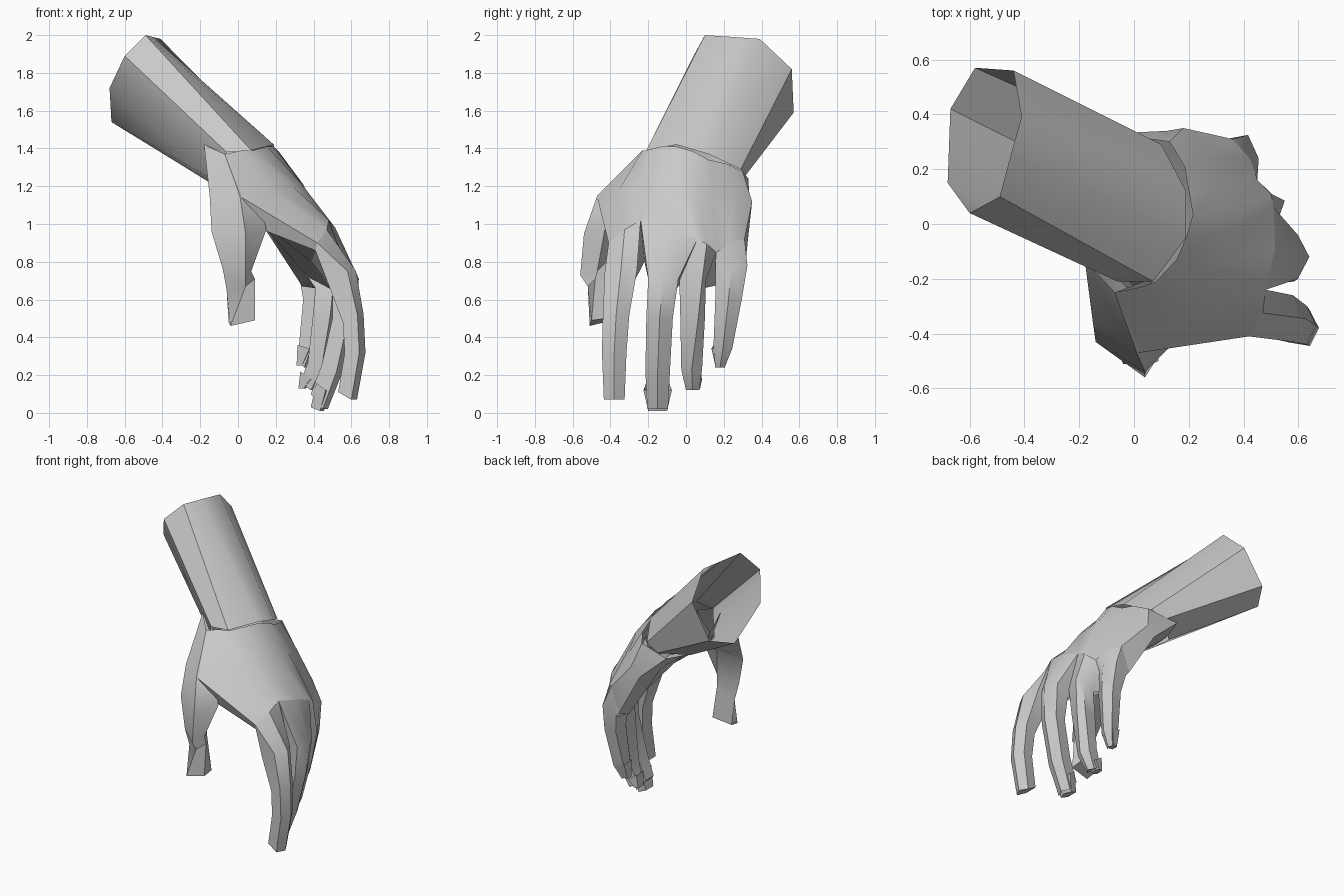
import bpy
import bmesh
import math
from mathutils import Vector

old = bpy.data.objects.get("Cube")
if old:
    bpy.data.objects.remove(old, do_unlink=True)

grey = bpy.data.materials.new("plain grey")
grey.use_nodes = True
colour = (0.6, 0.6, 0.6, 1)
grey.diffuse_color = colour
grey.node_tree.nodes["Principled BSDF"].inputs["Base Color"].default_value = colour


def loft(name, rings, cap_end=True):
    """Skin closed rings of equal length, leaving the first ring open."""
    bm = bmesh.new()
    loops = [[bm.verts.new(p) for p in ring] for ring in rings]
    count = len(loops[0])
    for a, b in zip(loops, loops[1:]):
        for i in range(count):
            j = (i + 1) % count
            bm.faces.new((a[i], a[j], b[j], b[i]))
    if cap_end:
        bm.faces.new(loops[-1])
    bmesh.ops.recalc_face_normals(bm, faces=bm.faces)
    # Open shells: make the first side face point away from the ring centre
    bm.faces.ensure_lookup_table()
    centre = sum((v.co for v in loops[0] + loops[1]), Vector()) / (2 * count)
    side = bm.faces[0]
    if side.normal.dot(side.calc_center_median() - centre) < 0:
        bmesh.ops.reverse_faces(bm, faces=bm.faces)
    mesh = bpy.data.meshes.new(name)
    bm.to_mesh(mesh)
    bm.free()
    mesh.materials.append(grey)
    obj = bpy.data.objects.new(name, mesh)
    bpy.context.collection.objects.link(obj)
    bpy.ops.object.select_all(action="DESELECT")
    obj.select_set(True)
    bpy.context.view_layer.objects.active = obj
    bpy.ops.object.shade_smooth_by_angle(angle=math.radians(40))


# Forearm: a hollow, open-ended tube
elbow_end = [(-.49, .10, 2), (-.45, .25, 1.99), (-.41, .39, 1.98), (-.44, .56, 1.82),
             (-.58, .57, 1.59), (-.67, .42, 1.54), (-.68, .15, 1.72), (-.60, .04, 1.89)]
wrist_end = [(.07, -.21, 1.39), (.19, -.05, 1.42), (.19, .12, 1.37), (.10, .29, 1.29),
             (0, .31, 1.25), (-.15, .16, 1.22), (-.16, -.08, 1.25), (-.06, -.21, 1.38)]
loft("forearm", [elbow_end, wrist_end], cap_end=False)

# Palm: rows run from the thumb side to the little finger side
back_rows = [
    [(-.07, -.25, 1.37), (.08, -.21, 1.39), (.19, -.05, 1.41), (.2, .12, 1.34), (.13, .3, 1.28)],
    [(.02, -.47, 1.14), (.29, -.24, 1.2), (.34, -.02, 1.21), (.31, .14, 1.19), (.18, .35, 1.12)],
    [(.42, -.41, .9), (.48, -.24, 1.02), (.51, .06, .92), (.45, .16, .85), (.36, .31, .92)],
]
inner_rows = [
    [(-.14, -.2, 1.36), (-.16, -.08, 1.28), (-.15, .06, 1.24), (-.12, .18, 1.22), (-.08, .33, 1.24)],
    [(.13, -.41, .97), (.08, -.2, 1.04), (.08, 0, 1.05), (.08, .15, 1.07), (.12, .34, 1.06)],
    [(.41, -.39, .86), (.39, -.22, .8), (.37, 0, .72), (.34, .14, .67), (.3, .31, .75)],
]


def add_ridges(row):
    """Insert a raised knuckle between neighbouring points of a back row."""
    points = [Vector(p) for p in row]
    result = [points[0]]
    for a, b in zip(points, points[1:]):
        result += [(a + b) / 2 + Vector((.02, 0, .01)), b]
    return result


knuckles = add_ridges(back_rows[-1])
backs = [add_ridges(row) for row in back_rows[:-1]] + [knuckles]
loft("palm", [b + a[::-1] for b, a in zip(backs, inner_rows)], cap_end=False)


def section(x, y, z, width, depth, slope=0, shift=0):
    """A five-sided finger slice with a ridge along its back, towards +x."""
    w, d = width / 2, depth / 2
    return [(x + d * .4, y - w, z + slope), (x + d, y + shift, z + slope),
            (x + d * .4, y + w, z + slope),
            (x - d, y + w * .8, z - slope), (x - d, y - w * .8, z - slope)]


# Fingers: each grows out of one gap of the last palm row
fingers = {
    "index_finger": [(.55, -.345, .72, .17, .15, .03), (.61, -.37, .5, .14, .11, .02),
                     (.62, -.38, .32, .13, .11, 0), (.58, -.38, .09, .11, .1, -.02)],
    "middle_finger": [(.57, -.12, .68, .16, .14, .03), (.56, -.14, .5, .14, .12, 0),
                      (.5, -.15, .24, .13, .11, -.02), (.43, -.15, .06, .11, .09, -.04)],
    "ring_finger": [(.48, .035, .68, .14, .14, .02, .05), (.46, .035, .5, .13, .13, 0, .03),
                    (.42, .03, .25, .11, .1, -.02), (.37, .035, .14, .07, .08, -.02)],
    "little_finger": [(.39, .24, .75, .17, .13, .03), (.4, .225, .6, .14, .11, 0),
                      (.37, .195, .36, .1, .09, -.02), (.34, .18, .26, .05, .05, -.02)],
}
for i, (name, slices) in enumerate(fingers.items()):
    inner = inner_rows[-1]
    base = knuckles[2 * i:2 * i + 3] + [inner[i + 1], inner[i]]
    loft(name, [base] + [section(*s) for s in slices])

# Fingertips: small flared nail wedges past the last joint
tips = {
    "middle_fingertip": [(.45, -.15, .14, .15, .07, -.02), (.42, -.15, .02, .1, .07, -.01)],
    "ring_fingertip": [(.37, .035, .2, .1, .08, -.02), (.34, .04, .13, .07, .04, 0)],
    "little_fingertip": [(.36, .19, .35, .11, .09, -.01), (.33, .18, .25, .05, .04, 0)],
}
for name, slices in tips.items():
    loft(name, [section(*s) for s in slices])

# Thumb: fleshy base at the wrist, then two joints
thumb_rings = [
    [(-.18, -.13, 1.42), (-.07, -.25, 1.37), (.06, -.2, 1.34), (-.13, -.08, 1.28)],
    [(-.15, -.36, 1.15), (.01, -.47, 1.15), (.12, -.42, 1.1), (.02, -.25, 1.1)],
    [(-.14, -.43, .96), (.04, -.54, .95), (.15, -.43, .97), (.02, -.37, 1)],
    [(-.08, -.47, .76), (.04, -.56, .73), (.07, -.47, .75), (.04, -.4, .82)],
    [(-.06, -.45, .65), (.04, -.52, .67), (.09, -.48, .71), (.05, -.41, .72)],
    [(-.05, -.43, .48), (-.04, -.51, .46), (.09, -.5, .49), (.09, -.42, .5)],
]
loft("thumb", thumb_rings)
